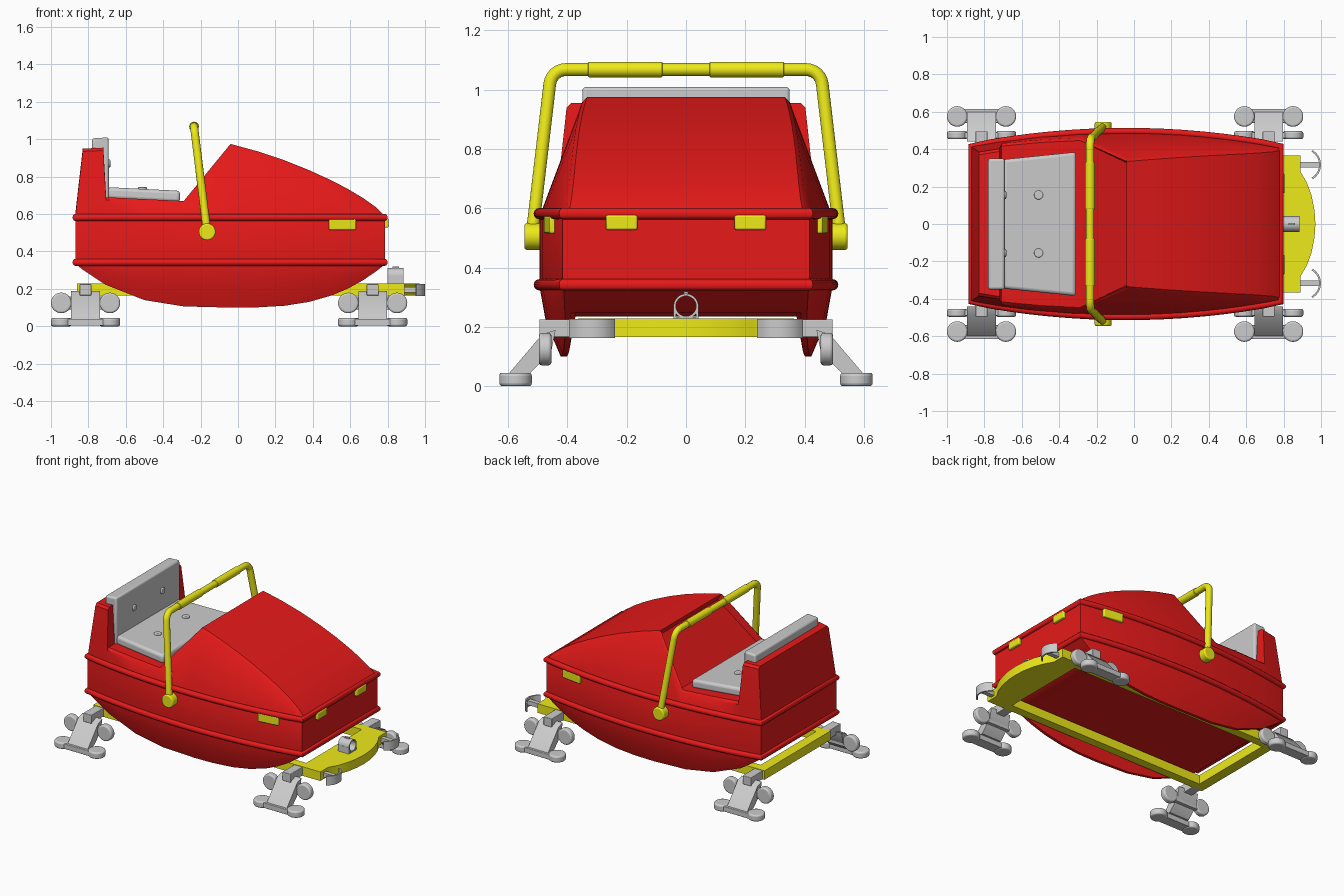
import bpy, bmesh, math
from mathutils import Vector, Matrix

if "Cube" in bpy.data.objects:
    bpy.data.objects.remove(bpy.data.objects["Cube"])

def material(name, col):
    m = bpy.data.materials.new(name)
    m.diffuse_color = (*col, 1)
    m.use_nodes = True
    m.node_tree.nodes["Principled BSDF"].inputs["Base Color"].default_value = m.diffuse_color
    return m

RED = material("red", (0.8, 0.01, 0.01))
YELLOW = material("yellow", (0.85, 0.82, 0.01))

def finish(ob, mat=None, bevel=0, angle=35):
    bpy.ops.object.select_all(action='DESELECT')
    ob.select_set(True)
    bpy.context.view_layer.objects.active = ob
    if mat:
        ob.data.materials.append(mat)
    if bevel:
        b = ob.modifiers.new("bevel", 'BEVEL')
        b.width, b.segments, b.limit_method = bevel, 3, 'ANGLE'
    if ob.type == 'CURVE':
        bpy.ops.object.convert(target='MESH')
    bpy.ops.object.shade_smooth_by_angle(angle=math.radians(angle))
    return ob

def from_bm(name, bm, mat=None, bevel=0):
    bmesh.ops.recalc_face_normals(bm, faces=bm.faces)
    me = bpy.data.meshes.new(name)
    bm.to_mesh(me)
    bm.free()
    ob = bpy.data.objects.new(name, me)
    bpy.context.collection.objects.link(ob)
    return finish(ob, mat, bevel)

def box(name, lo, hi, mat=None, bevel=0, turn=0):
    bm = bmesh.new()
    bmesh.ops.create_cube(bm, size=1)
    lo, hi = Vector(lo), Vector(hi)
    bmesh.ops.transform(bm, verts=bm.verts, matrix=Matrix.Translation((lo + hi) / 2)
                        @ Matrix.Rotation(turn, 4, 'Z') @ Matrix.Diagonal((*(hi - lo), 1)))
    return from_bm(name, bm, mat, bevel)

def cylinder(name, c, r, length, axis, mat=None, bevel=0):
    bm = bmesh.new()
    bmesh.ops.create_cone(bm, cap_ends=True, segments=32, radius1=r, radius2=r, depth=length)
    rot = Vector((0, 0, 1)).rotation_difference(Vector(axis)).to_matrix().to_4x4()
    bmesh.ops.transform(bm, verts=bm.verts, matrix=Matrix.Translation(c) @ rot)
    return from_bm(name, bm, mat, bevel)

def prism(name, pts, vec, mat=None, bevel=0):
    bm = bmesh.new()
    f = bm.faces.new([bm.verts.new(p) for p in pts])
    r = bmesh.ops.extrude_face_region(bm, geom=[f])
    bmesh.ops.translate(bm, verts=[v for v in r["geom"] if isinstance(v, bmesh.types.BMVert)], vec=vec)
    return from_bm(name, bm, mat, bevel)

def tube(name, pts, r, mat, cyclic=False):
    cu = bpy.data.curves.new(name, 'CURVE')
    cu.dimensions, cu.bevel_depth, cu.bevel_resolution, cu.use_fill_caps = '3D', r, 4, True
    s = cu.splines.new('POLY')
    s.points.add(len(pts) - 1)
    for p, q in zip(s.points, pts):
        p.co = (*q, 1)
    s.use_cyclic_u = cyclic
    ob = bpy.data.objects.new(name, cu)
    bpy.context.collection.objects.link(ob)
    return finish(ob, mat, angle=50)

# Body: lofted cross-sections along x, (x, top height)
def half_width(x):
    return 0.495 - 0.08 * ((x + 0.04) / 0.83) ** 2

def section(x, t):
    w = half_width(x)
    b = 0.10 + 0.235 * abs((x + 0.04) / 0.83) ** 3
    d = max(0.34 - b, 0.005)
    k = 0.1 + 0.26 * min(1, max(0, (x + 0.7) / 0.66))
    wt = w - k * (t - 0.57)
    half = [(w - 0.3 * d - 0.035, max(b, 0.235)), (w - 0.3 * d - 0.02, b), (w - 0.3 * d, b),
            (w - 0.09 * d, 0.34 - 0.5 * d), (w, 0.34), (w, 0.57), (wt, t - 0.015), (wt - 0.015, t)]
    return [(x, y, z) for y, z in half] + [(x, -y, z) for y, z in reversed(half)]

stations = [(-0.87, 0.6), (-0.83, 0.95), (-0.72, 0.955), (-0.705, 0.69), (-0.5, 0.68),
            (-0.29, 0.67), (-0.04, 0.975), (0.1, 0.937), (0.25, 0.887), (0.38, 0.835), (0.5, 0.78),
            (0.59, 0.733), (0.67, 0.685), (0.74, 0.635), (0.785, 0.59)]
bm = bmesh.new()
rings = [[bm.verts.new(p) for p in section(*s)] for s in stations]
n = len(rings[0])
for i, (a, b) in enumerate(zip(rings, rings[1:])):
    for j in range(n):
        f = bm.faces.new((a[j], a[(j + 1) % n], b[(j + 1) % n], b[j]))
        if i == 5 and j == n // 2 - 1:
            dash = f
bm.faces.new(rings[0])
bm.faces.new(rings[-1])
bmesh.ops.recalc_face_normals(bm, faces=bm.faces)
bmesh.ops.inset_individual(bm, faces=[dash], thickness=0.025, depth=-0.04)
from_bm("body", bm, RED)

# Body ribs
xs = [-0.87 + 1.655 * i / 16 for i in range(17)]
for name, z in (("lower_rib", 0.342), ("upper_rib", 0.582)):
    pts = [(x, half_width(x), z) for x in xs] + [(x, -half_width(x), z) for x in reversed(xs)]
    tube(name, pts, 0.019, RED, True)

# Seat cushion, backrest and buttons
prof = [(-0.70, 0.345), (-0.31, 0.385), (-0.31, -0.385), (-0.70, -0.345)]
prism("seat_cushion", [(x, y, 0.672 - 0.05 * (x + 0.5)) for x, y in prof], (0, 0, 0.062), None, 0.018)
prism("backrest", [(-0.715, -0.35, 0.68), (-0.69, -0.35, 0.68), (-0.692, -0.35, 1.01),
                   (-0.78, -0.35, 1.005), (-0.78, -0.35, 0.93)], (0, 0.7, 0), None, 0.018)
for s in (-1, 1):
    cylinder("seat_button", (-0.51, s * 0.155, 0.737), 0.024, 0.014, (0, 0, 1), None, 0.005)
    cylinder("backrest_button", (-0.69, s * 0.155, 0.87), 0.022, 0.014, (1, 0, 0), None, 0.005)

# Safety bar with grips and pivots
def bar_point(y, z):
    return (-0.165 - 0.07 * (z - 0.505) / 0.563, y, z)

arc = [(0.405 + 0.055 * math.cos(a), 1.013 + 0.055 * math.sin(a))
       for a in (math.radians(6 + 14 * i) for i in range(7))]
side = [(0.52, 0.505)] + arc
tube("safety_bar", [bar_point(y, z) for y, z in side] + [bar_point(-y, z) for y, z in reversed(side)],
     0.022, YELLOW)
for s in (-1, 1):
    cylinder("bar_grip", bar_point(s * 0.205, 1.068), 0.026, 0.25, (0, 1, 0), YELLOW, 0.003)
    cylinder("bar_pivot", (-0.165, s * 0.515, 0.505), 0.045, 0.06, (0, 1, 0), YELLOW, 0.008)

# Lamps
for s in (-1, 1):
    y = s * (half_width(0.555) + 0.002)
    box("side_lamp", (0.485, y - 0.015, 0.515), (0.63, y + 0.015, 0.575), YELLOW, 0.007, -s * 0.135)
    y = s * 0.217
    box("front_lamp", (0.77, y - 0.053, 0.527), (0.805, y + 0.053, 0.577), YELLOW, 0.007)

# Chassis frame with curved front plate
for s in (-1, 1):
    box("frame_side", (-0.86, s * 0.335 - 0.03, 0.165), (0.78, s * 0.335 + 0.03, 0.228), YELLOW)
box("frame_rear", (-0.86, -0.365, 0.165), (-0.79, 0.365, 0.228), YELLOW)
edge = [(0.74, 0.365), (0.89, 0.365), (0.89, 0.28), (0.925, 0.22), (0.95, 0.15), (0.965, 0.075)]
prism("frame_front", [(x, y, 0.165) for x, y in edge] + [(0.97, 0, 0.165)]
      + [(x, -y, 0.165) for x, y in reversed(edge)], (0, 0, 0.063), YELLOW)

# Bumpers
arc = [(0.91 + r * math.cos(a), r * math.sin(a)) for r, angs in
       ((0.09, range(-60, 61, 15)), (0.08, range(60, -61, -15))) for a in map(math.radians, angs)]
for s in (-1, 1):
    prism("bumper", [(x, s * 0.317 + y, 0.163) for x, y in arc], (0, 0, 0.063))
    box("bumper_stem", (0.88, s * 0.317 - 0.015, 0.18), (0.99, s * 0.317 + 0.015, 0.21))

# Hitch ring on the front plate
bm = bmesh.new()
ring = []
for x, r in ((0.8, 0.042), (0.885, 0.042), (0.885, 0.034), (0.8, 0.034)):
    ring.append([bm.verts.new((x, r * math.cos(a), 0.27 + r * math.sin(a)))
                 for a in (math.tau * i / 32 for i in range(32))])
for i in range(4):
    a, b = ring[i], ring[(i + 1) % 4]
    for j in range(32):
        bm.faces.new((a[j], a[(j + 1) % 32], b[(j + 1) % 32], b[j]))
from_bm("hitch_ring", bm)
for s in (-1, 1):
    box("hitch_foot", (0.8, s * 0.038 - 0.005, 0.225), (0.885, s * 0.038 + 0.005, 0.272))
box("hitch_base", (0.8, -0.042, 0.222), (0.885, 0.042, 0.234))
box("hitch_nub", (0.825, -0.006, 0.305), (0.86, 0.006, 0.32))

# Runner legs: axle, slanted plate, flat outer pad and upright inner pad
for end, cx in (("front", 0.72), ("rear", -0.815)):
    for s in (-1, 1):
        def ybox(part, x, y0, y1, z0, z1, bevel=0.004):
            box(f"{end}_{part}", (cx - x, min(s * y0, s * y1), z0), (cx + x, max(s * y0, s * y1), z1), None, bevel)
        ybox("axle", 0.032, 0.35, 0.495, 0.165, 0.225)
        leg = [(0.44, 0.19), (0.485, 0.175), (0.60, 0.04), (0.53, 0.04), (0.455, 0.115)]
        prism(f"{end}_leg", [(cx - 0.077, s * y, z) for y, z in leg], (0.154, 0, 0))
        ybox("outer_pad_bar", 0.13, 0.54, 0.616, 0.003, 0.04)
        ybox("inner_pad_bar", 0.13, 0.458, 0.49, 0.09, 0.16)
        for dx in (-0.13, 0.13):
            cylinder(f"{end}_outer_pad", (cx + dx, s * 0.575, 0.0225), 0.055, 0.045, (0, 0, 1), None, 0.01)
            cylinder(f"{end}_inner_pad", (cx + dx, s * 0.475, 0.125), 0.055, 0.042, (0, 1, 0), None, 0.01)
